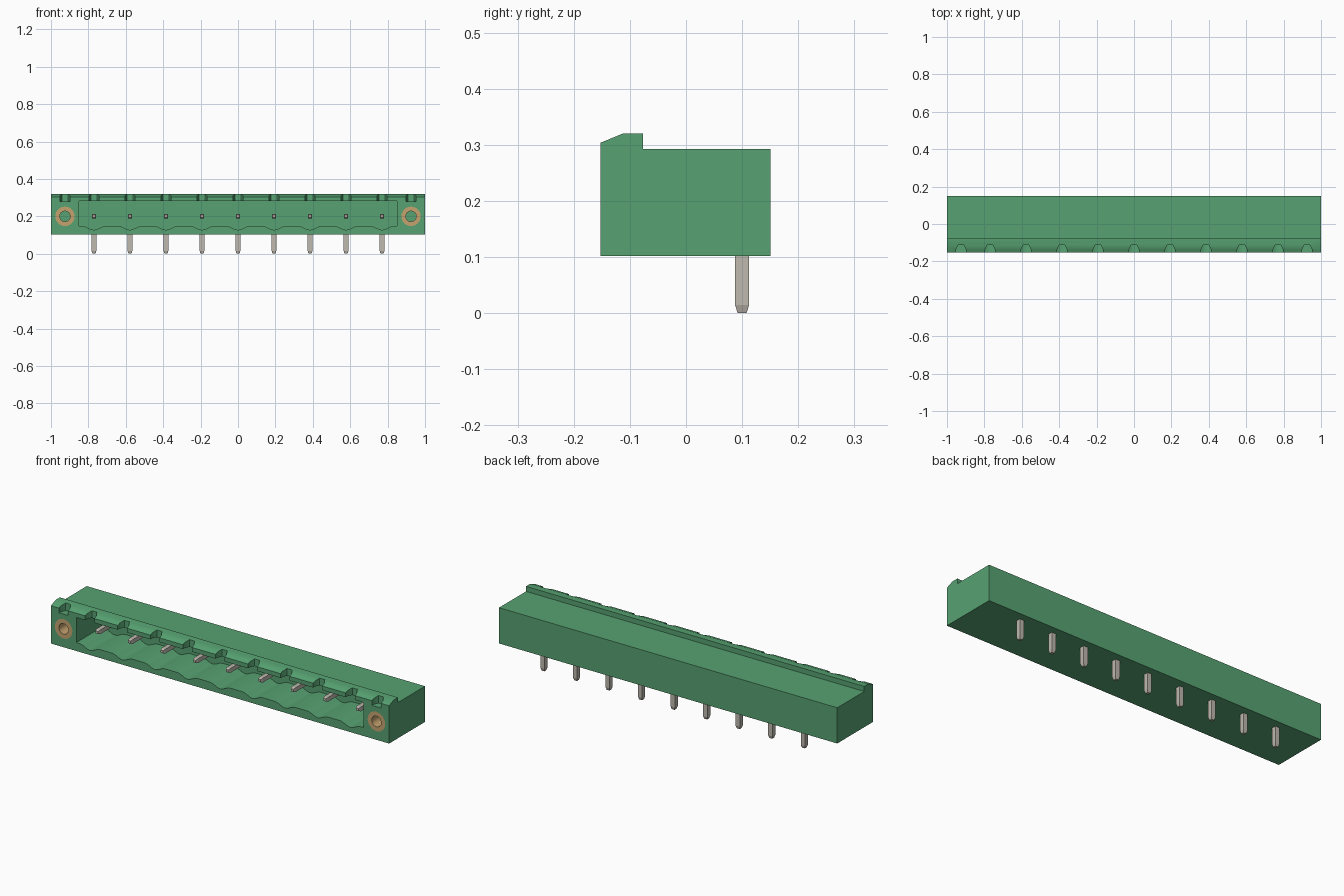
import bpy, bmesh, math
from mathutils import Vector

cube = bpy.data.objects.get("Cube")
if cube:
    bpy.data.objects.remove(cube, do_unlink=True)

PITCH = 0.1925
PIN_X = [(i - 4) * PITCH for i in range(9)]
SCREW_X = [-0.925, 0.925]
FRONT, BACK, SCREW_Z = -0.152, 0.151, 0.2


def material(name, rgb):
    m = bpy.data.materials.new(name)
    m.use_nodes = True
    m.diffuse_color = (*rgb, 1)
    m.node_tree.nodes["Principled BSDF"].inputs["Base Color"].default_value = (*rgb, 1)
    return m


GREEN = material("green plastic", (0.095, 0.365, 0.168))
METAL = material("tin metal", (0.52, 0.49, 0.43))
BRASS = material("brass", (0.56, 0.37, 0.16))


def loft(bm, rings):
    """Skin closed rings of points and cap both ends."""
    loops = [[bm.verts.new(p) for p in r] for r in rings]
    n = len(loops[0])
    for a, b in zip(loops, loops[1:]):
        for i in range(n):
            j = (i + 1) % n
            bm.faces.new((a[i], a[j], b[j], b[i]))
    bm.faces.new(loops[0][::-1])
    bm.faces.new(loops[-1])


def finish(bm, name, mat):
    bmesh.ops.recalc_face_normals(bm, faces=bm.faces)
    me = bpy.data.meshes.new(name)
    bm.to_mesh(me)
    bm.free()
    me.materials.append(mat)
    ob = bpy.data.objects.new(name, me)
    bpy.context.collection.objects.link(ob)
    return ob


def cut(target, cutter):
    """Subtract the cutter, bake the result and drop the cutter."""
    mod = target.modifiers.new("cut", 'BOOLEAN')
    mod.operation, mod.solver, mod.object = 'DIFFERENCE', 'EXACT', cutter
    dg = bpy.context.evaluated_depsgraph_get()
    me = bpy.data.meshes.new_from_object(target.evaluated_get(dg))
    target.modifiers.clear()
    target.data = me
    bpy.data.objects.remove(cutter, do_unlink=True)


def circle(x, y, r, n=24):
    return [Vector((x + r * math.cos(2 * math.pi * i / n), y,
                    SCREW_Z + r * math.sin(2 * math.pi * i / n))) for i in range(n)]


# Housing: side profile with a chamfered front rail, extruded along x
profile = [(FRONT, 0.102), (BACK, 0.102), (BACK, 0.293), (-0.077, 0.293),
           (-0.077, 0.32), (-0.113, 0.32), (FRONT, 0.304)]
bm = bmesh.new()
loft(bm, [[(x, y, z) for y, z in profile] for x in (-1, 1)])
housing = finish(bm, "housing", GREEN)

# Plug cavity with a scalloped floor, one trough per pin
floor = [(-0.85, 0.147)]
for px in PIN_X:
    for k in range(9):
        t = k / 4 - 1
        floor.append((px + 0.06 * t, 0.147 - 0.01 * (1 + math.cos(math.pi * t))))
floor += [(0.85, 0.147), (0.85, 0.281), (-0.85, 0.281)]
bm = bmesh.new()
loft(bm, [[(x, y, z) for x, z in floor] for y in (-0.2, 0.06)])
cut(housing, finish(bm, "cavity_cutter", GREEN))

# Tapered coding notches in the front rail
bm = bmesh.new()
for x in PIN_X + SCREW_X:
    plan = [(x - 0.029, -0.17), (x + 0.029, -0.17), (x + 0.026, -0.135),
            (x + 0.015, -0.113), (x - 0.015, -0.113), (x - 0.026, -0.135)]
    loft(bm, [[(a, b, z) for a, b in plan] for z in (0.279, 0.35)])
cut(housing, finish(bm, "notch_cutter", GREEN))

# Blind holes for the threaded inserts
bm = bmesh.new()
for x in SCREW_X:
    loft(bm, [circle(x, -0.2, 0.052), circle(x, 0.0, 0.052)])
cut(housing, finish(bm, "insert_cutter", GREEN))

# Threaded brass inserts: open tubes flush with the front
for x, side in zip(SCREW_X, ("right", "left")):
    bm = bmesh.new()
    rings = [[bm.verts.new(p) for p in circle(x, y, r)]
             for y, r in ((FRONT, 0.052), (FRONT, 0.028), (0.0, 0.028), (0.0, 0.052))]
    for k in range(4):
        a, b = rings[k], rings[(k + 1) % 4]
        for i in range(24):
            j = (i + 1) % 24
            bm.faces.new((a[i], a[j], b[j], b[i]))
    finish(bm, side + "_insert", BRASS)

# Bent square pins: contact blade in the cavity and solder leg below
SQUARE = [(-1, -1), (1, -1), (1, 1), (-1, 1)]
for n, x in enumerate(PIN_X):
    bm = bmesh.new()
    loft(bm, [[(x + h * a, y, SCREW_Z + h * b) for a, b in SQUARE]
              for y, h in ((-0.093, 0.007), (-0.08, 0.0115), (0.1, 0.0115))])
    loft(bm, [[(x + h * a, 0.1 + h * b, z) for a, b in SQUARE]
              for z, h in ((0, 0.008), (0.015, 0.0125), (0.2125, 0.0125))])
    finish(bm, f"pin_{n + 1}", METAL)

# Smooth the curved surfaces, keep the edges sharp
bpy.ops.object.select_all(action='DESELECT')
for ob in bpy.context.collection.objects:
    if ob.name == "housing" or ob.name.endswith("_insert"):
        ob.select_set(True)
        bpy.context.view_layer.objects.active = ob
bpy.ops.object.shade_smooth_by_angle(angle=math.radians(25))
